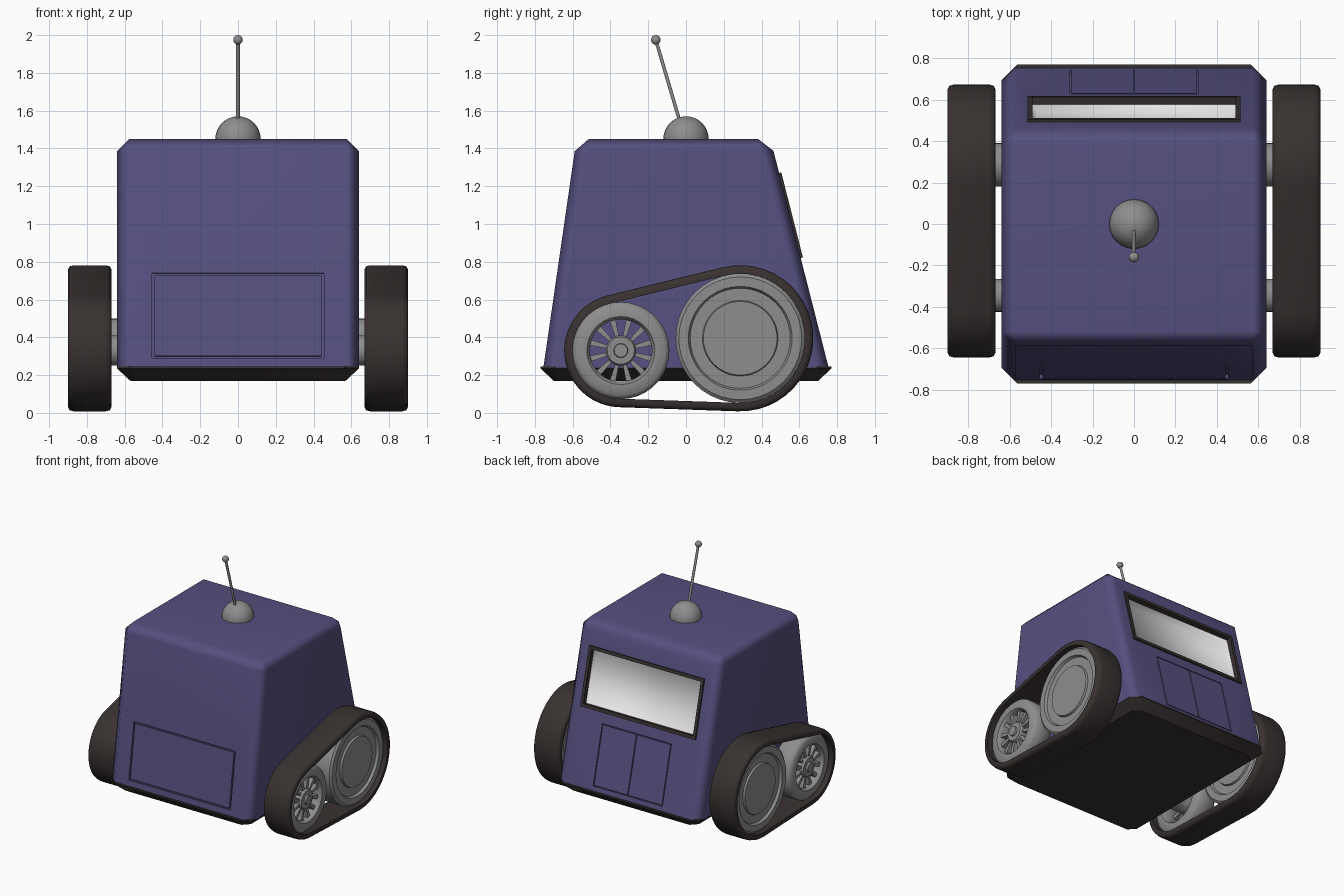
import bpy, bmesh, math
from mathutils import Vector

if "Cube" in bpy.data.objects:
    bpy.data.objects.remove(bpy.data.objects["Cube"])


def material(name, rgb):
    m = bpy.data.materials.new(name)
    m.diffuse_color = (*rgb, 1)
    m.use_nodes = True
    m.node_tree.nodes["Principled BSDF"].inputs["Base Color"].default_value = m.diffuse_color
    return m


BLUE = material("indigo paint", (0.092, 0.080, 0.215))
DARK = material("dark rubber", (0.040, 0.032, 0.030))
GREY = material("grey metal", (0.27, 0.27, 0.27))
PALE = material("pale glass", (0.80, 0.80, 0.80))


def finish(name, bm, mat, angle=40, mirror=False):
    bmesh.ops.recalc_face_normals(bm, faces=bm.faces)
    mesh = bpy.data.meshes.new(name)
    bm.to_mesh(mesh)
    bm.free()
    mesh.materials.append(mat)
    ob = bpy.data.objects.new(name, mesh)
    bpy.context.collection.objects.link(ob)
    bpy.ops.object.select_all(action='DESELECT')
    ob.select_set(True)
    bpy.context.view_layer.objects.active = ob
    if angle:
        bpy.ops.object.shade_smooth_by_angle(angle=math.radians(angle))
    if mirror:
        ob.modifiers.new("mirror", 'MIRROR')
    return ob


def skin(bm, rings, wrap=False, caps=False):
    """Join closed rings of points with quads."""
    rows = [[bm.verts.new(p) for p in r] for r in rings]
    n = len(rows[0])
    for i in range(len(rows) if wrap else len(rows) - 1):
        a, b = rows[i], rows[(i + 1) % len(rows)]
        for j in range(n):
            k = (j + 1) % n
            bm.faces.new((a[j], a[k], b[k], b[j]))
    if caps:
        bm.faces.new(rows[0])
        bm.faces.new(rows[-1])


def lathe(bm, profile, cy, cz, n=36, wrap=False):
    """Turn (radius, x) points around an axle along x."""
    rings = [[(x, cy + r * math.cos(t), cz + r * math.sin(t))
              for t in (2 * math.pi * i / n for i in range(n))] for r, x in profile]
    skin(bm, rings, wrap, not wrap)


# Sloping walls: y and z at the foot, y and z at the top, outward side
BACK = (0.755, 0.24, 0.465, 1.38, 1)
FRONT = (-0.755, 0.24, -0.59, 1.38, -1)


def on_wall(wall, x, z, w):
    y0, z0, y1, z1, s = wall
    normal = Vector((0, (z1 - z0) * s, (y0 - y1) * s)).normalized()
    return Vector((x, y0 + (y1 - y0) * (z - z0) / (z1 - z0), z)) + normal * w


def rect(wall, x0, x1, z0, z1, w):
    return [on_wall(wall, x, z, w) for x, z in ((x0, z0), (x1, z0), (x1, z1), (x0, z1))]


def wall_box(name, wall, box, w0, w1, mat, rim=0):
    """A block on a wall, or a picture-frame ring when rim is given."""
    bm = bmesh.new()
    x0, x1, z0, z1 = box
    if rim:
        inner = (x0 + rim, x1 - rim, z0 + rim, z1 - rim)
        skin(bm, [rect(wall, *box, w0), rect(wall, *box, w1),
                  rect(wall, *inner, w1), rect(wall, *inner, w0)], wrap=True)
    else:
        skin(bm, [rect(wall, *box, w0), rect(wall, *box, w1)], caps=True)
    return finish(name, bm, mat, 0)


# Body shell: tapered block with chamfered edges
bm = bmesh.new()
ky = (1.45 - 0.24) / (1.38 - 0.24)
skin(bm, [[(-.64, -.755, .24), (.64, -.755, .24), (.64, .755, .24), (-.64, .755, .24)],
          [(x, y, 1.45) for x, y in ((-.64, -.755 + .165 * ky), (.64, -.755 + .165 * ky),
                                     (.64, .755 - .29 * ky), (-.64, .755 - .29 * ky))]], caps=True)
edges = [e for e in bm.edges if max(v.co.z for v in e.verts) > 1]
bmesh.ops.bevel(bm, geom=edges, offset=0.065, segments=1, affect='EDGES', profile=0.5)
body = finish("body", bm, BLUE, 0)

# Window pocket and panel grooves cut into the shell
WINDOW = (-0.515, 0.515, 0.82, 1.27)
cutters = [
    wall_box("window_cutter", BACK, (-0.50, 0.50, 0.835, 1.255), -0.09, 0.1, BLUE),
    wall_box("hatch_cutter", FRONT, (-0.455, 0.455, 0.29, 0.74), -0.02, 0.1, BLUE, 0.012),
    wall_box("door_cutter", BACK, (-0.31, 0.31, 0.28, 0.74), -0.015, 0.1, BLUE, 0.007),
    wall_box("door_gap_cutter", BACK, (-0.0035, 0.0035, 0.283, 0.737), -0.014, 0.09, BLUE)]
bpy.context.view_layer.objects.active = body
for c in cutters:
    m = body.modifiers.new("cut", 'BOOLEAN')
    m.operation, m.object, m.solver = 'DIFFERENCE', c, 'EXACT'
    bpy.ops.object.modifier_apply(modifier=m.name)
    bpy.data.objects.remove(c)
bpy.ops.object.select_all(action='DESELECT')
body.select_set(True)
bpy.ops.object.shade_smooth_by_angle(angle=math.radians(65))
body.modifiers.new("weighted", 'WEIGHTED_NORMAL').keep_sharp = True

# Window frame and softly dished pane
wall_box("window_frame", BACK, WINDOW, -0.03, 0.012, DARK, 0.025)
bm = bmesh.new()
skin(bm, [rect(BACK, -.495, .495, .84, 1.25, -0.015),
          rect(BACK, -.47, .47, .865, 1.225, -0.06)])
bm.verts.ensure_lookup_table()
bm.faces.new(bm.verts[4:8])
pane = finish("window_pane", bm, PALE, 120)
normal = on_wall(BACK, 0, 1, 1) - on_wall(BACK, 0, 1, 0)
if pane.data.polygons[4].normal.dot(normal) < 0:
    pane.data.flip_normals()

# Dark base tray
bm = bmesh.new()


def octagon(hx, hy, c, z):
    return [(x, y, z) for x, y in ((hx, c - hy), (hx, hy - c), (hx - c, hy), (c - hx, hy),
                                   (-hx, hy - c), (-hx, c - hy), (c - hx, -hy), (hx - c, -hy))]


skin(bm, [octagon(.57, .70, .05, .17), octagon(.64, .77, .075, .235),
          octagon(.64, .77, .075, .245)], caps=True)
finish("base_tray", bm, DARK, 30)

# Track belts: a band wrapped around the small front and large rear wheel
FY, FZ, RY, RZ = -0.345, 0.33, 0.287, 0.395
FR, RR = 0.30, 0.387
theta = math.atan2(RZ - FZ, RY - FY)
beta = math.acos((FR - RR) / math.hypot(RY - FY, RZ - FZ))
path = []
for cy, cz, r, a, b in ((RY, RZ, RR, theta - beta, theta + beta),
                        (FY, FZ, FR, theta + beta, theta - beta + 2 * math.pi)):
    path += [(cy, cz, r, a + (b - a) * i / 24) for i in range(25)]
section = [(-.045, .67), (-.022, .67), (-.006, .678), (0, .70),
           (0, .87), (-.006, .892), (-.022, .90), (-.045, .90)]
bm = bmesh.new()
skin(bm, [[(x, cy + (r + o) * math.cos(t), cz + (r + o) * math.sin(t)) for o, x in section]
          for cy, cz, r, t in path], wrap=True)
finish("track_belts", bm, DARK, 50, True)

# Rear wheels: stepped discs
bm = bmesh.new()
face = [(.195, .865), (.2, .85), (.265, .85), (.275, .87), (.325, .87), (.342, .855)]
lathe(bm, face + [(r, 1.57 - x) for r, x in reversed(face)], RY, RZ, 40)
finish("rear_wheels", bm, GREY, 40, True)

# Front wheels: open rim, spokes, hub and cap
bm = bmesh.new()
lathe(bm, [(.165, .72), (.18, .70), (.235, .70), (.257, .72),
           (.257, .85), (.235, .87), (.18, .87), (.165, .85)], FY, FZ, 36, True)
finish("front_rims", bm, GREY, 50, True)
bm = bmesh.new()
lathe(bm, [(.075, .71), (.08, .72), (.08, .85), (.072, .86),
           (.038, .86), (.035, .875)], FY, FZ, 24)
finish("front_hubs", bm, GREY, 40, True)
bm = bmesh.new()
for i in range(12):
    t = 2 * math.pi * (i + .5) / 12
    d, s = Vector((0, math.cos(t), math.sin(t))), Vector((0, -math.sin(t), math.cos(t)))
    skin(bm, [[Vector((x, FY, FZ)) + d * r + s * w
               for x, w in ((.80, -h), (.80, h), (.845, h), (.845, -h))]
              for r, h in ((.07, .009), (.17, .016))], caps=True)
finish("front_spokes", bm, GREY, 0, True)

# Axles from the body to the wheels
for name, r, cy, cz in (("front_axles", .08, FY, FZ), ("rear_axles", .105, RY, RZ)):
    bm = bmesh.new()
    lathe(bm, [(r, .60), (r, .73)], cy, cz, 24)
    finish(name, bm, GREY, 40, True)

# Antenna: dome, tilted rod and ball
for name, r, loc in (("antenna_dome", .12, (0, 0, 1.45)), ("antenna_ball", .025, (0, -.16, 1.975))):
    bm = bmesh.new()
    bmesh.ops.create_uvsphere(bm, u_segments=24, v_segments=16, radius=r)
    bmesh.ops.translate(bm, verts=bm.verts, vec=loc)
    finish(name, bm, GREY, 60)
bm = bmesh.new()
skin(bm, [[(.01 * math.cos(t), y + .01 * math.sin(t), z)
           for t in (math.pi * i / 5 for i in range(10))]
          for y, z in ((-.032, 1.54), (-.16, 1.975))], caps=True)
finish("antenna_rod", bm, GREY, 50)
